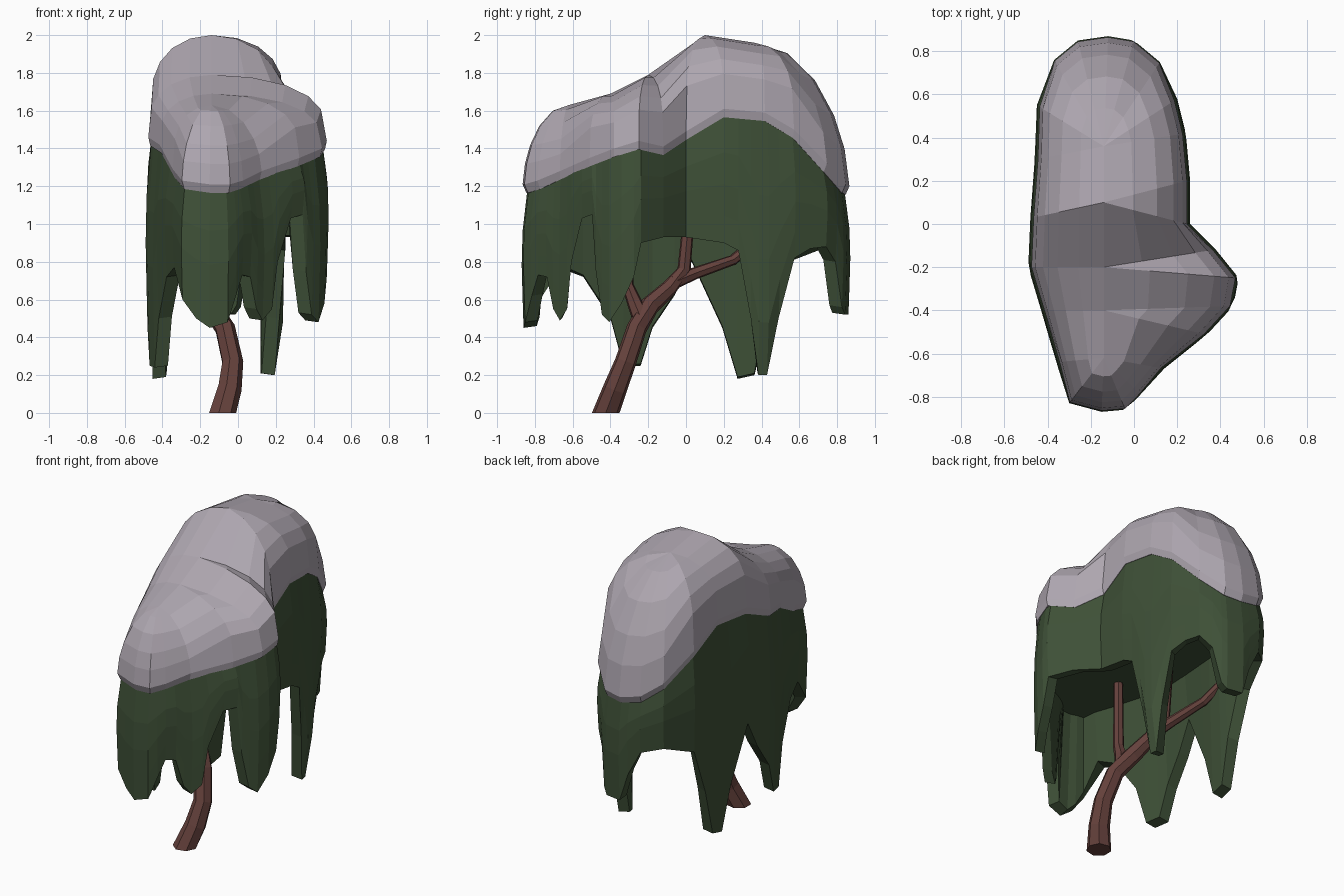
import bpy, bmesh, math
from mathutils import Vector

if "Cube" in bpy.data.objects:
    bpy.data.objects.remove(bpy.data.objects["Cube"])

# canopy outline, anticlockwise from the front left: x, y, height of snow edge
OUT = [(-.30, -.83, 1.19), (-.15, -.87, 1.17), (-.04, -.86, 1.17), (.03, -.79, 1.19),
       (.14, -.67, 1.24), (.34, -.51, 1.31), (.46, -.38, 1.36), (.485, -.25, 1.40),
       (.38, -.12, 1.37), (.26, 0, 1.45), (.26, .20, 1.57), (.24, .42, 1.55),
       (.20, .58, 1.46), (.12, .75, 1.28), (0, .85, 1.17), (-.12, .87, 1.16),
       (-.26, .85, 1.19), (-.37, .76, 1.27), (-.45, .55, 1.42), (-.46, .30, 1.54),
       (-.48, .03, 1.52), (-.49, -.20, 1.42), (-.43, -.40, 1.38), (-.36, -.64, 1.25)]
# ragged hem: position along the outline, height
HEM = [(0, .6), (.5, .5), (1, .45), (1.9, .48), (2.5, .62), (3, .73), (3.4, .72),
       (3.7, .55), (4, .49), (4.25, .55), (4.4, .8), (4.75, 1.03), (5.1, 1.05),
       (5.25, .75), (5.5, .52), (5.8, .48), (6.3, .58), (6.8, .72), (7.1, .9),
       (8, .93), (9, .93), (10, .9), (10.35, .86), (10.65, .5), (10.85, .2),
       (11.12, .2), (11.5, .5), (12, .82), (12.5, .87), (13, .88), (13.5, .8),
       (13.85, .56), (14.1, .52), (15, .52), (15.4, .7), (16, .86), (17, .88),
       (18, .8), (18.45, .5), (18.75, .2), (19.1, .18), (19.4, .45), (20, .8),
       (20.4, .62), (20.9, .45), (21.2, .25), (21.65, .24), (22, .5), (22.6, .72), (23.2, .77)]
# ridge of the snow: y, z
RIDGE = [(-.62, 1.63), (-.4, 1.69), (-.2, 1.79), (.1, 2.0), (.36, 1.96)]


def material(name, rgb):
    m = bpy.data.materials.new(name)
    m.diffuse_color = (*rgb, 1)
    m.use_nodes = True
    m.node_tree.nodes["Principled BSDF"].inputs["Base Color"].default_value = m.diffuse_color
    return m


def outline(p):
    i = int(p)
    a, b = Vector(OUT[i % 24]), Vector(OUT[(i + 1) % 24])
    return a.lerp(b, p - i)


def inset(p, d, z):
    """Move an outline point towards the ridge line in plan."""
    y = max(-.62, min(.36, p.y))
    q = p + Vector((-.14 - p.x, y - p.y, 0)).normalized() * d
    return Vector((q.x, q.y, z))


def skin(name, groups, mat, cap_start=False, cap_end=False):
    """Join rows of equal closed rings into one faceted object."""
    bm = bmesh.new()
    for rings in groups:
        rows = [[bm.verts.new(c) for c in r] for r in rings]
        for a, b in zip(rows, rows[1:]):
            n = len(a)
            for i in range(n):
                bm.faces.new((a[i], a[(i + 1) % n], b[(i + 1) % n], b[i]))
        if cap_start:
            bm.faces.new(rows[0][::-1])
        if cap_end:
            bm.faces.new(rows[-1])
    bmesh.ops.remove_doubles(bm, verts=bm.verts, dist=.0005)
    big = [f for f in bm.faces if len(f.verts) > 12]
    bmesh.ops.triangulate(bm, faces=big)
    bmesh.ops.recalc_face_normals(bm, faces=bm.faces)
    me = bpy.data.meshes.new(name)
    bm.to_mesh(me)
    bm.free()
    me.materials.append(mat)
    ob = bpy.data.objects.new(name, me)
    bpy.context.collection.objects.link(ob)
    return ob


# snow cap: underside lip, edge, then rings rounding up to shared ridge points
cols = []
for k in range(24):
    p = outline(k)
    y, z = min(RIDGE, key=lambda s: abs(s[0] - p.y))
    r = Vector((-.14, y, z))
    e = inset(p, .015 if abs(p.y) < .7 else .005, p.z + .04)
    power = .58 if (p.y < -.64 or p.y > .6) else .32
    col = [inset(p, .12, p.z), inset(p, .025, p.z - .005), e]
    for f in (.05, .16, .36, .65, 1):
        q = e.lerp(r, f)
        q.z = e.z + (r.z - e.z) * (1 - (1 - f) ** 2) ** power
        col.append(q)
    cols.append(col)
skin("snow_cap", [list(zip(*cols))], material("snow", (.42, .38, .43)))

# hanging foliage: outer wall down to the hem, inner wall back up, ceiling
cols = []
for t, z in HEM:
    p = outline(t)
    col = []
    for f, d in ((0, .03), (.3, .005), (.55, 0), (.8, .005)):
        col.append(inset(p, d, p.z + .01 + (z - p.z) * f))
    tip = .07 * max(0, .9 - z) if 10 < t < 12 else .01
    col.append(inset(p, tip, z))
    col.append(inset(p, tip + .07, z + .01))
    col.append(inset(p, .11, max(1.1, z + .02)))
    cols.append(col)
skin("hanging_foliage", [list(zip(*cols))], material("foliage", (.048, .08, .038)), cap_end=True)


# trunk and branches: x, y, z, radius
def tube(path, sides=7):
    pts = [Vector(p[:3]) for p in path]
    rings = []
    for i, p in enumerate(pts):
        d = (pts[min(i + 1, len(pts) - 1)] - pts[max(i - 1, 0)]).normalized()
        if i == 0 and p.z == 0:
            d = Vector((0, 0, 1))
        u = Vector((1, 0, 0))
        u = (u - d * u.dot(d)).normalized()
        w = d.cross(u)
        rings.append([p + (u * math.cos(a) + w * math.sin(a)) * path[i][3]
                      for a in (2 * math.pi * k / sides for k in range(sides))])
    return rings


limbs = [
    [(-.085, -.425, 0, .075), (-.045, -.375, .13, .065), (-.03, -.32, .27, .058),
     (-.07, -.26, .45, .055), (-.15, -.19, .57, .053), (-.2, -.09, .66, .045),
     (-.24, -.01, .76, .036), (-.25, .03, 1.2, .028)],
    [(-.1, -.23, .48, .05), (-.13, -.275, .59, .04), (-.14, -.31, .68, .033), (-.13, -.3, 1.2, .028)],
    [(-.21, -.07, .69, .04), (-.26, .05, .74, .033), (-.33, .25, .81, .028), (-.4, .42, .95, .026)],
]
skin("trunk_and_branches", [tube(l) for l in limbs], material("bark", (.13, .053, .045)), True, True)
